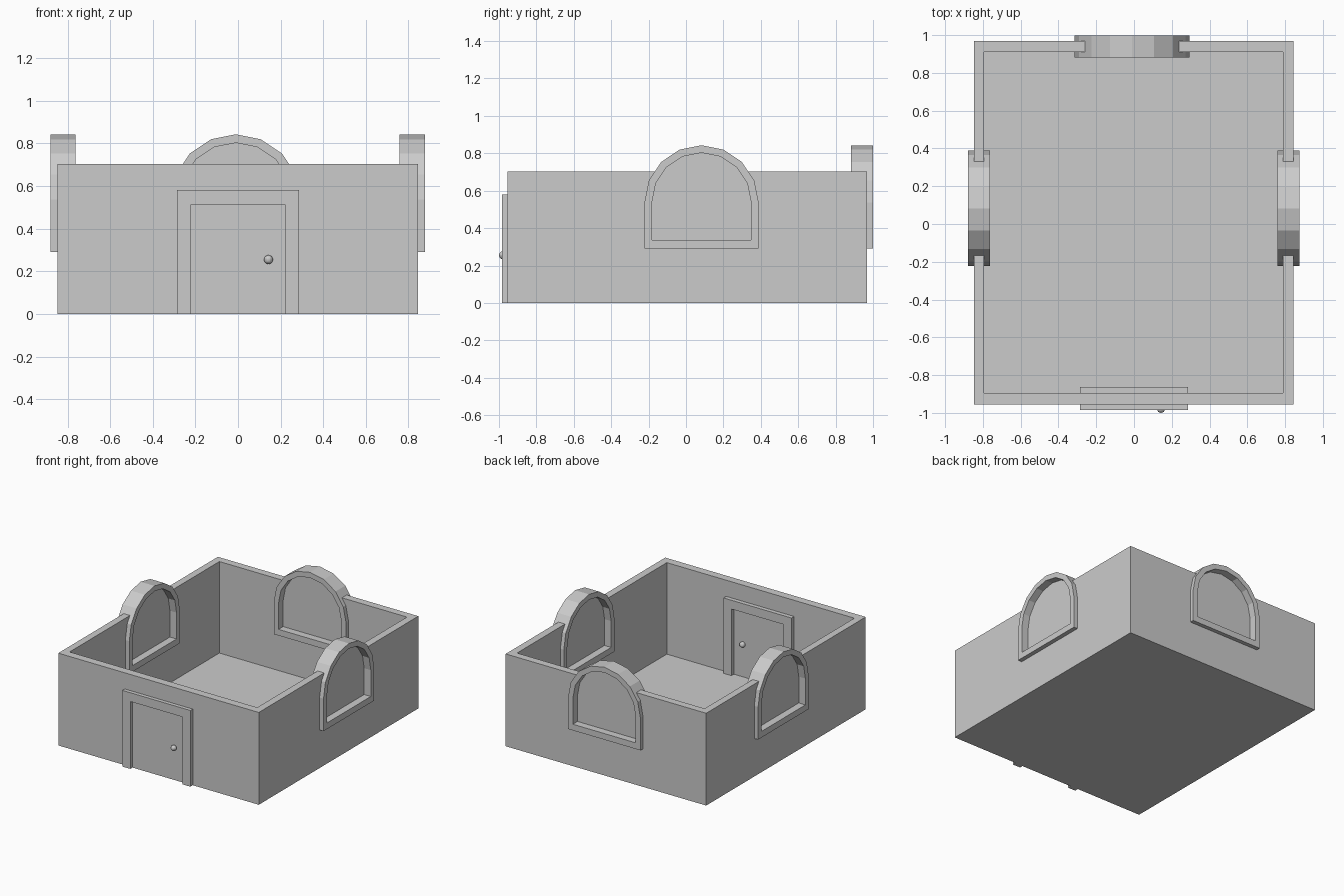
import bpy, bmesh, math
from mathutils import Matrix

if "Cube" in bpy.data.objects:
    bpy.data.objects.remove(bpy.data.objects["Cube"])

ARC_Z = 0.538   # height where the window arch springs
DEPTH = 0.118   # depth of window and door frames


def make(name, verts, faces, mat=Matrix()):
    me = bpy.data.meshes.new(name)
    me.from_pydata(verts, [], faces)
    bm = bmesh.new()
    bm.from_mesh(me)
    bmesh.ops.transform(bm, matrix=mat, verts=bm.verts)
    bmesh.ops.recalc_face_normals(bm, faces=bm.faces)
    bm.to_mesh(me)
    bm.free()
    ob = bpy.data.objects.new(name, me)
    bpy.context.collection.objects.link(ob)
    return ob


def arch(r, bottom):
    pts = [(-r, bottom), (r, bottom)]
    return pts + [(r * math.cos(i * math.pi / 8), ARC_Z + r * math.sin(i * math.pi / 8))
                  for i in range(9)]


def prism(name, pts, d, mat):
    n = len(pts)
    verts = [(x, y, z) for y in (-d / 2, d / 2) for x, z in pts]
    faces = [list(range(n)), list(range(n, 2 * n))]
    faces += [(i, (i + 1) % n, (i + 1) % n + n, i + n) for i in range(n)]
    return make(name, verts, faces, mat)


def ring(name, outer, inner, d, mat):
    n = len(outer)
    verts = [(x, y, z) for y in (-d / 2, d / 2) for loop in (outer, inner) for x, z in loop]
    faces = []
    for i in range(n):
        j = (i + 1) % n
        faces += [(i, j, n + j, n + i), (2*n + i, 2*n + j, 3*n + j, 3*n + i),
                  (i, j, 2*n + j, 2*n + i), (n + i, n + j, 3*n + j, 3*n + i)]
    return make(name, verts, faces, mat)


# Walls: rectangular ring, turned upright so its depth runs along z
outer = [(-0.848, -0.955), (0.844, -0.955), (0.844, 0.968), (-0.848, 0.968)]
inner = [(-0.795, -0.894), (0.788, -0.894), (0.788, 0.911), (-0.795, 0.911)]
H = 0.704
upright = Matrix.Translation((0, 0, H / 2)) @ Matrix(
    ((1, 0, 0, 0), (0, 0, 1, 0), (0, 1, 0, 0), (0, 0, 0, 1)))
walls = ring("walls", outer, inner, H, upright)

# Floor slab
floor = prism("floor", [(x * 0.995, y * 0.995) for x, y in outer], 0.006,
              Matrix.Translation((0, 0, 0.003 - H / 2)) @ upright)

# Arched windows: frame, pane and wall opening
windows = [("left", (-0.821, 0.083, 0), 90), ("right", (0.818, 0.083, 0), 90),
           ("back", (-0.01, 0.94, 0), 0)]
for side, loc, ang in windows:
    m = Matrix.Translation(loc) @ Matrix.Rotation(math.radians(ang), 4, 'Z')
    ring(side + "_window_frame", arch(0.305, 0.29), arch(0.265, 0.337), DEPTH, m)
    prism(side + "_window_pane", arch(0.275, 0.33), 0.006, m)
    cutter = prism(side + "_window_cutter", arch(0.285, 0.31), 0.3, m)
    cutter.hide_render = True
    cutter.hide_viewport = True
    mod = walls.modifiers.new(side + "_opening", 'BOOLEAN')
    mod.operation = 'DIFFERENCE'
    mod.solver = 'EXACT'
    mod.object = cutter

# Door frame: posts and lintel in one profile through the wall
door_profile = [(-0.286, 0), (-0.22, 0), (-0.22, 0.514), (0.22, 0.514),
                (0.22, 0), (0.287, 0), (0.287, 0.581), (-0.286, 0.581)]
prism("door_frame", door_profile, 0.122, Matrix.Translation((0, -0.923, 0)))

# Door leaf, just proud of the wall on both sides
prism("door", [(-0.22, 0), (0.22, 0), (0.22, 0.514), (-0.22, 0.514)], 0.066,
      Matrix.Translation((0, -0.9245, 0)))

# Door knobs outside and inside
for name, y in (("outer_knob", -0.979), ("inner_knob", -0.884)):
    bpy.ops.mesh.primitive_uv_sphere_add(segments=16, ring_count=8, radius=0.021,
                                         location=(0.143, y, 0.255))
    bpy.context.object.name = name
